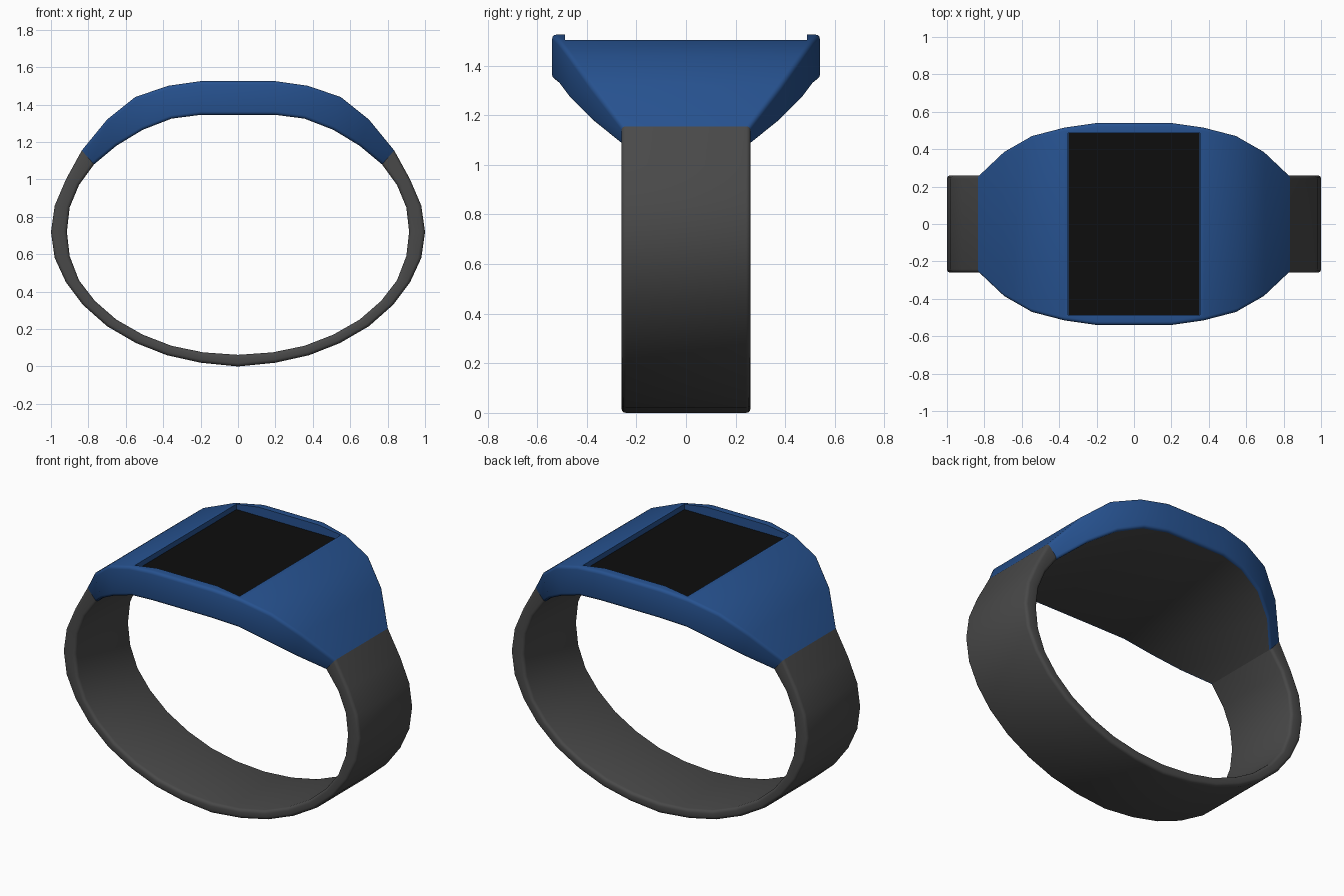
import bpy, bmesh, math

if "Cube" in bpy.data.objects:
    bpy.data.objects.remove(bpy.data.objects["Cube"])


def material(name, rgb):
    m = bpy.data.materials.new(name)
    m.diffuse_color = (*rgb, 1)
    m.use_nodes = True
    m.node_tree.nodes["Principled BSDF"].inputs["Base Color"].default_value = m.diffuse_color
    return m


BLUE = material("blue case", (0.02, 0.085, 0.28))
GREY = material("dark grey rubber", (0.066, 0.066, 0.066))
BLACK = material("black glass", (0.004, 0.004, 0.004))

# Right-half stations: outer x, outer z, inner x, inner z, half width
CASE = [(0.20, 1.525, 0.20, 1.345, 0.54), (0.375, 1.50, 0.355, 1.325, 0.515),
        (0.55, 1.44, 0.51, 1.265, 0.47), (0.70, 1.32, 0.65, 1.18, 0.385),
        (0.835, 1.155, 0.77, 1.08, 0.26)]
BAND = [(0.835, 1.155, 0.77, 1.08), (0.92, 1.00, 0.85, 0.97),
        (0.98, 0.86, 0.90, 0.85), (1.00, 0.72, 0.915, 0.72),
        (0.98, 0.58, 0.90, 0.59), (0.92, 0.45, 0.85, 0.46),
        (0.83, 0.33, 0.765, 0.35), (0.70, 0.215, 0.65, 0.25),
        (0.545, 0.125, 0.51, 0.17), (0.38, 0.06, 0.355, 0.11),
        (0.20, 0.02, 0.185, 0.075)]
BAND = [(*s, 0.26) for s in BAND]


def flip(s):
    return (-s[0], s[1], -s[2], s[3], s[4])


def section(s, b=0.018):
    """Rounded rectangle between the outer and inner point of a station."""
    ox, oz, ix, iz, w = s
    length = math.hypot(ix - ox, iz - oz)
    pts = []
    for sy, at_inner in ((1, False), (1, True), (-1, True), (-1, False)):
        corner = []
        for a in (0, 30, 60, 90):
            y = w - b + b * math.sin(math.radians(a))
            d = b - b * math.cos(math.radians(a))
            t = d / length
            if at_inner:
                t = 1 - t
            corner.append((ox + (ix - ox) * t, sy * y, oz + (iz - oz) * t))
        if at_inner == (sy > 0):
            corner.reverse()
        pts += corner
    return pts


def smooth(ob):
    bpy.ops.object.select_all(action='DESELECT')
    ob.select_set(True)
    bpy.context.view_layer.objects.active = ob
    bpy.ops.object.shade_smooth_by_angle(angle=math.radians(40))


def sweep(name, stations, mats, caps, inner_index=0):
    bm = bmesh.new()
    rings = [[bm.verts.new(p) for p in section(s)] for s in stations]
    n = len(rings[0])
    for a, b in zip(rings, rings[1:]):
        for i in range(n):
            j = (i + 1) % n
            f = bm.faces.new((a[i], a[j], b[j], b[i]))
            if i == 7:                      # flat face against the wrist
                f.material_index = inner_index
    if caps:
        bm.faces.new(rings[0])
        bm.faces.new(rings[-1])
    bmesh.ops.recalc_face_normals(bm, faces=bm.faces)
    # an open sweep may come out inverted: the lowest face must look down
    low = min(bm.faces, key=lambda f: f.calc_center_median().z)
    if not caps and low.normal.z > 0:
        bmesh.ops.reverse_faces(bm, faces=bm.faces)
    me = bpy.data.meshes.new(name)
    bm.to_mesh(me)
    bm.free()
    for m in mats:
        me.materials.append(m)
    ob = bpy.data.objects.new(name, me)
    bpy.context.collection.objects.link(ob)
    return ob


def box(name, hx, hy, z0, z1, mat):
    bpy.ops.mesh.primitive_cube_add(size=2, location=(0, 0, (z0 + z1) / 2))
    ob = bpy.context.object
    ob.name = name
    ob.scale = (hx, hy, (z1 - z0) / 2)
    bpy.ops.object.transform_apply(location=True, rotation=False, scale=True)
    ob.data.materials.append(mat)
    return ob


# Strap: open loop from the right case end, under the wrist, to the left end
bottom = (0, 0.0, 0, 0.062, 0.26)
strap = sweep("strap", BAND + [bottom] + [flip(s) for s in reversed(BAND)],
              [GREY], caps=False)
smooth(strap)

# Case: flared top with a grey lining
case = sweep("case", [flip(s) for s in reversed(CASE)] + CASE,
             [BLUE, GREY], caps=True, inner_index=1)

# Screen recess
cutter = box("recess_cutter", 0.352, 0.487, 1.466, 1.7, BLUE)
cutter.hide_render = True
mod = case.modifiers.new("recess", 'BOOLEAN')
mod.operation = 'DIFFERENCE'
mod.solver = 'EXACT'
mod.object = cutter
bpy.ops.object.select_all(action='DESELECT')
case.select_set(True)
bpy.context.view_layer.objects.active = case
bpy.ops.object.modifier_apply(modifier=mod.name)
bpy.data.objects.remove(cutter, do_unlink=True)
smooth(case)

# Screen glass
box("screen", 0.351, 0.486, 1.464, 1.472, BLACK)
